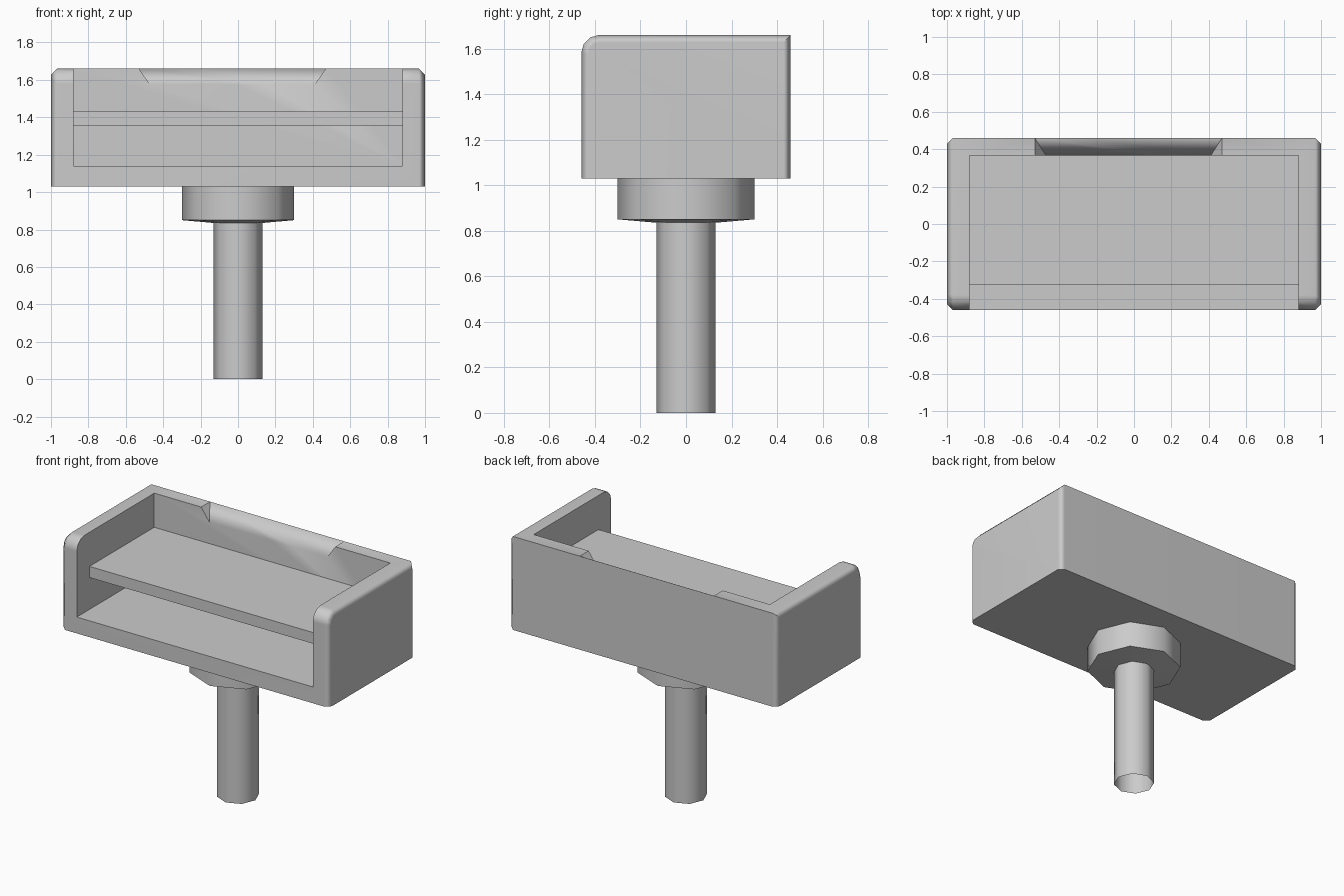
import bpy
import bmesh
import math

default = bpy.data.objects.get("Cube")
if default:
    bpy.data.objects.remove(default, do_unlink=True)

grey = bpy.data.materials.new("plain grey")
grey.use_nodes = True
grey.diffuse_color = (0.6, 0.6, 0.6, 1)
grey.node_tree.nodes["Principled BSDF"].inputs["Base Color"].default_value = grey.diffuse_color


def finish(name, bm, material=grey):
    bmesh.ops.recalc_face_normals(bm, faces=bm.faces)
    mesh = bpy.data.meshes.new(name)
    bm.to_mesh(mesh)
    bm.free()
    obj = bpy.data.objects.new(name, mesh)
    bpy.context.collection.objects.link(obj)
    if material:
        mesh.materials.append(material)
    return obj


def activate(obj):
    bpy.ops.object.select_all(action="DESELECT")
    obj.select_set(True)
    bpy.context.view_layer.objects.active = obj


def hull(points):
    bm = bmesh.new()
    bmesh.ops.convex_hull(bm, input=[bm.verts.new(p) for p in points])
    return bm


def box(x, y0, y1, z0, z1):
    return hull([(a, b, c) for a in (-x, x) for b in (y0, y1) for c in (z0, z1)])


def cut(obj, cutter):
    cutter.hide_render = True
    activate(obj)
    mod = obj.modifiers.new("cut", "BOOLEAN")
    mod.operation = "DIFFERENCE"
    mod.solver = "EXACT"
    mod.object = cutter
    bpy.ops.object.modifier_apply(modifier=mod.name)
    bpy.data.objects.remove(cutter, do_unlink=True)


def smooth(obj, degrees):
    activate(obj)
    bpy.ops.object.shade_smooth_by_angle(angle=math.radians(degrees))


BACK, BOTTOM, TOP, ROUND = 0.46, 1.03, 1.66, 0.08
INNER_X, INNER_Y, FLOOR = 0.88, 0.365, 1.14

# Tray: side profile with a rounded upper front, extruded across the width
arc = [(-BACK + ROUND * (1 - math.cos(a)), TOP - ROUND * (1 - math.sin(a)))
       for a in (math.radians(30 * i) for i in range(4))]
profile = [(BACK, BOTTOM), (-BACK, BOTTOM)] + arc + [(BACK, TOP)]
bm = bmesh.new()
face = bm.faces.new([bm.verts.new((-1, y, z)) for y, z in profile])
extruded = bmesh.ops.extrude_face_region(bm, geom=[face], use_keep_orig=True)
bmesh.ops.translate(bm, vec=(2, 0, 0),
                    verts=[g for g in extruded["geom"] if isinstance(g, bmesh.types.BMVert)])
bmesh.ops.recalc_face_normals(bm, faces=bm.faces)

# Chamfer the outer rim of both ends, leaving the underside sharp
rim = [e for e in bm.edges
       if abs(e.verts[0].co.x - e.verts[1].co.x) < 0.1
       and max(v.co.z for v in e.verts) > BOTTOM + 0.01]
bmesh.ops.bevel(bm, geom=rim, offset=0.032, segments=1, affect="EDGES", profile=0.5)
tray = finish("tray", bm)

# Open the front and top of the tray
cut(tray, finish("cavity_cutter", box(INNER_X, -1, INNER_Y, FLOOR, 2), None))

# Sloping notch in the top of the back wall
points = []
for z in (1.53, 1.72):
    t = (z - 1.575) / 0.085
    half = 0.44 + 0.06 * t
    for y in (0.25, INNER_Y + 0.094 * t):
        points += [(-0.03 - half, y, z), (-0.03 + half, y, z)]
cut(tray, finish("notch_cutter", hull(points), None))
smooth(tray, 50)
weighted = tray.modifiers.new("flat_faces", "WEIGHTED_NORMAL")
weighted.keep_sharp = True

# Shelf between the side walls
finish("shelf", box(INNER_X, -0.325, INNER_Y, 1.355, 1.43))


# Eight-sided post and collar, lathed from radius and height pairs
def lathe(name, rings, sides=8):
    bm = bmesh.new()
    loops = [[bm.verts.new((r * math.cos(math.tau * i / sides),
                            r * math.sin(math.tau * i / sides), z))
              for i in range(sides)] for r, z in rings]
    for low, high in zip(loops, loops[1:]):
        for i in range(sides):
            j = (i + 1) % sides
            bm.faces.new((low[i], low[j], high[j], high[i]))
    smooth(finish(name, bm), 50)


lathe("collar", [(0.13, 0.835), (0.3, 0.85), (0.3, BOTTOM)])
lathe("post", [(0.13, 0), (0.13, 0.84)])
